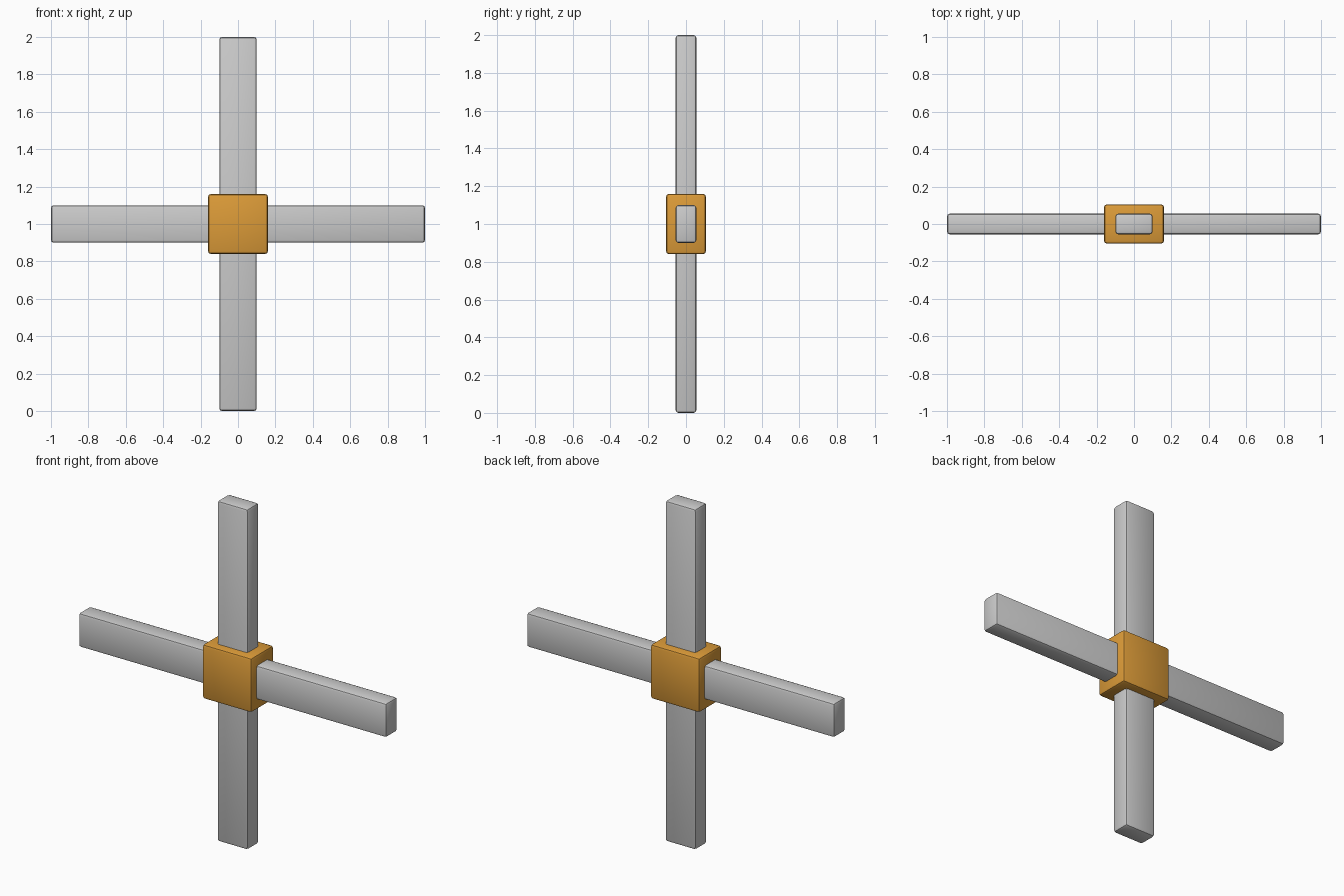
import bpy
import math

if "Cube" in bpy.data.objects:
    bpy.data.objects.remove(bpy.data.objects["Cube"])


def rounded_box(name, size, bevel, color=None):
    """Box centred at the crossing height with softly bevelled edges."""
    bpy.ops.mesh.primitive_cube_add(size=1, location=(0, 0, 1))
    obj = bpy.context.object
    obj.name = name
    obj.scale = size
    bpy.ops.object.transform_apply(location=False, rotation=False, scale=True)
    mod = obj.modifiers.new("edge_bevel", 'BEVEL')
    mod.width = bevel
    mod.segments = 2
    bpy.ops.object.modifier_apply(modifier=mod.name)
    bpy.ops.object.shade_smooth_by_angle(angle=math.radians(30))
    if color:
        mat = bpy.data.materials.new(name + "_paint")
        mat.diffuse_color = color
        mat.use_nodes = True
        mat.node_tree.nodes["Principled BSDF"].inputs["Base Color"].default_value = mat.diffuse_color
        obj.data.materials.append(mat)
    return obj


# Two crossing beams
rounded_box("vertical_beam", (0.2, 0.11, 2.0), 0.015)
rounded_box("horizontal_beam", (2.0, 0.11, 0.2), 0.015)

# Orange joint block around the crossing
rounded_box("joint_block", (0.32, 0.21, 0.32), 0.015, (0.72, 0.33, 0.04, 1))
